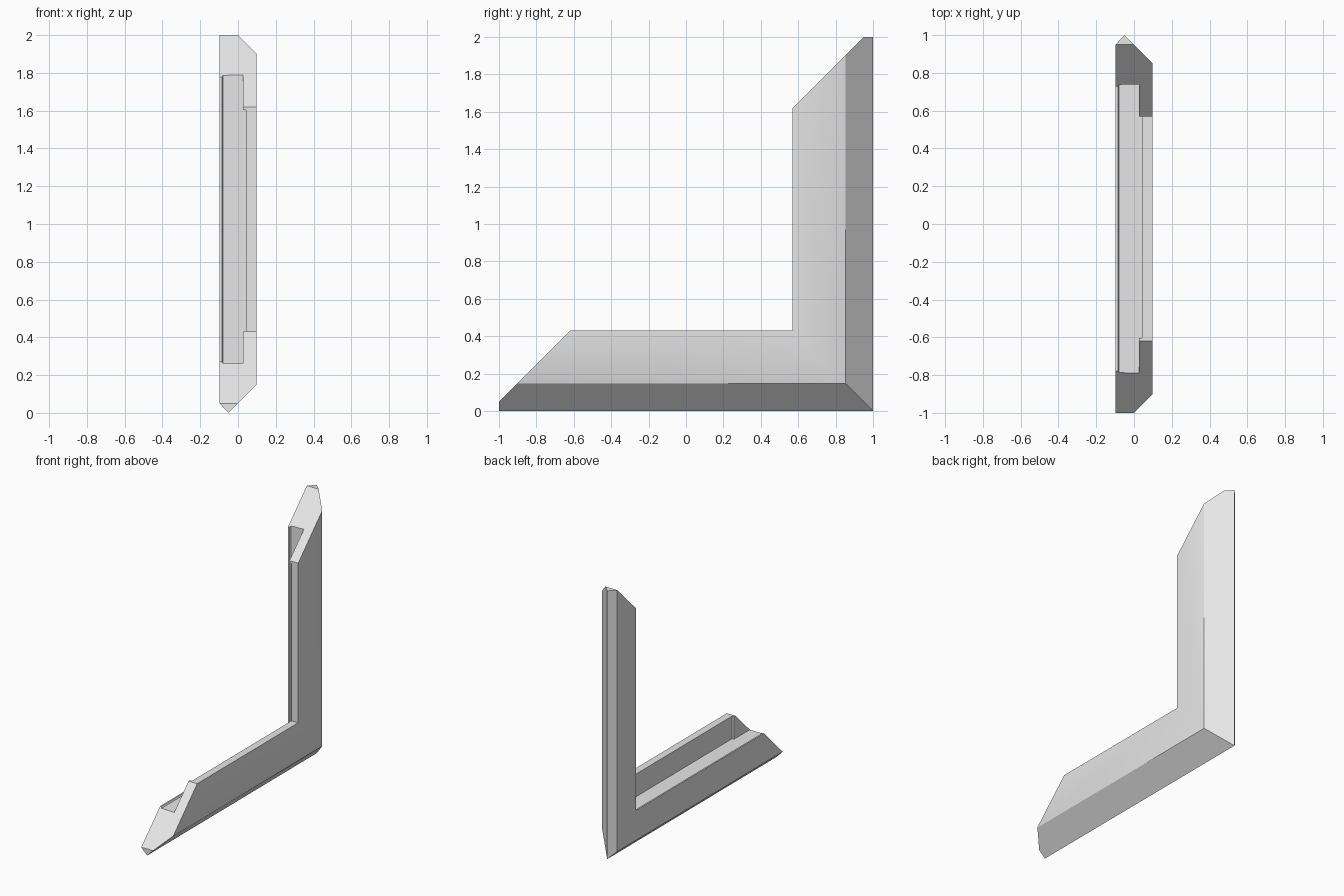
import bpy
import bmesh
import math

cube = bpy.data.objects.get("Cube")
if cube:
    bpy.data.objects.remove(cube, do_unlink=True)

grey = bpy.data.materials.new("light_grey")
grey.use_nodes = True
grey.diffuse_color = (0.8, 0.8, 0.8, 1)
grey.node_tree.nodes["Principled BSDF"].inputs["Base Color"].default_value = (0.8, 0.8, 0.8, 1)


def finish(bm, name):
    bmesh.ops.recalc_face_normals(bm, faces=bm.faces)
    mesh = bpy.data.meshes.new(name)
    bm.to_mesh(mesh)
    bm.free()
    mesh.materials.append(grey)
    obj = bpy.data.objects.new(name, mesh)
    bpy.context.collection.objects.link(obj)
    return obj


# Corner moulding: cross-section as (x, depth from the outer edge)
HALF = 0.0975
CUT = 1.05      # both free ends lie on the plane z = y + CUT
FLOOR, LIP = 0.263, 0.43
profile = [
    (-HALF, 0.05), (-0.05, 0.0), (0.0, 0.05),          # pointed outer edge
    (0.091, 0.141), (0.096, 0.146), (HALF, 0.151),     # softened bevel
    (HALF, LIP), (0.042, LIP),                         # lip
    (0.042, FLOOR - 0.002), (-0.08, FLOOR),            # rabbet
    (-0.086, 0.272), (-HALF, 0.272),                   # narrow rim
]

# Three stations: front end, mitred corner, top end
stations = [
    lambda d: (max(-1, d - CUT), d),
    lambda d: (1 - d, d),
    lambda d: (1 - d, min(2, 1 + CUT - d)),
]
bm = bmesh.new()
rings = [[bm.verts.new((x, *place(d))) for x, d in profile] for place in stations]
for a, b in zip(rings, rings[1:]):
    for i in range(len(profile)):
        j = (i + 1) % len(profile)
        bm.faces.new((a[i], a[j], b[j], b[i]))
for ring in (rings[0], rings[-1]):
    bm.faces.new(ring[:3])              # blunt tip
    bm.faces.new([ring[0]] + ring[2:])  # slanted cut
moulding = finish(bm, "corner_moulding")
bpy.context.view_layer.objects.active = moulding
moulding.select_set(True)
bpy.ops.object.shade_smooth_by_angle(angle=math.radians(25))
moulding.select_set(False)

# Small stops that narrow the rabbet at each free end
side = [(-0.603, FLOOR - 0.003), (-0.603, LIP), (LIP - CUT, LIP),
        (FLOOR - 0.003 - CUT, FLOOR - 0.003)]


def add_stop(name, place):
    bm = bmesh.new()
    near, far = [[bm.verts.new((x, *place(y, z))) for y, z in side] for x in (0.026, 0.042)]
    bm.faces.new(near)
    bm.faces.new(far)
    for i in range(4):
        j = (i + 1) % 4
        bm.faces.new((near[i], near[j], far[j], far[i]))
    finish(bm, name)


add_stop("front_stop", lambda y, z: (y, z))
add_stop("top_stop", lambda y, z: (1 - z, 1 - y))
